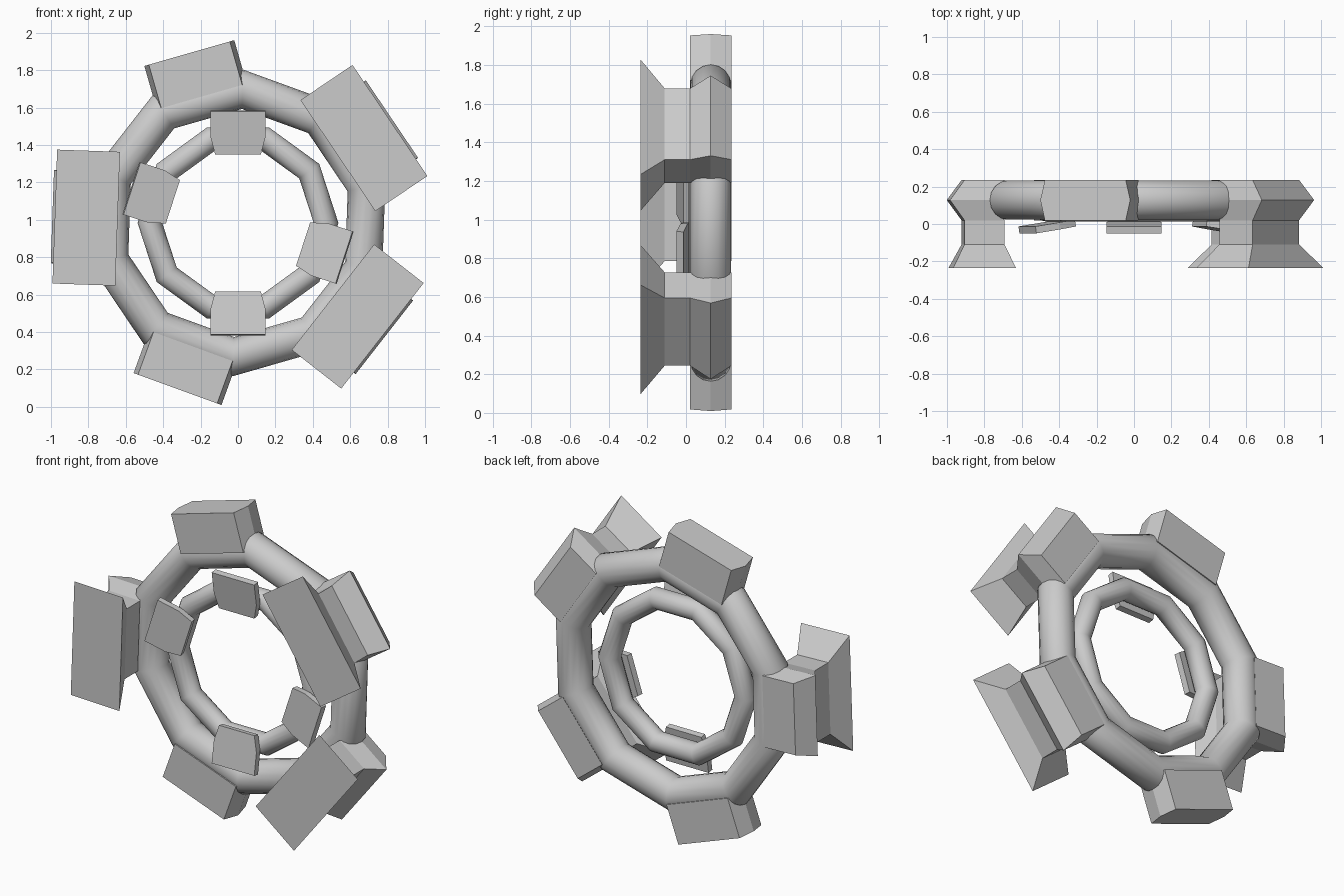
import bpy, bmesh, math

if "Cube" in bpy.data.objects:
    bpy.data.objects.remove(bpy.data.objects["Cube"])

CENTRE_Z = 0.983

grey = bpy.data.materials.new("plain_grey")
grey.diffuse_color = (0.6, 0.6, 0.6, 1)
grey.use_nodes = True
grey.node_tree.nodes["Principled BSDF"].inputs["Base Color"].default_value = grey.diffuse_color


def place(r, t, y, deg):
    """Radius, tangent offset and depth at a clock angle -> world position."""
    a = math.radians(deg)
    return (r * math.cos(a) - t * math.sin(a), y,
            CENTRE_Z + r * math.sin(a) + t * math.cos(a))


def loft(name, sections, closed=False, smooth=False):
    """Skin a list of equal-length point loops, capping the ends if open."""
    bm = bmesh.new()
    loops = [[bm.verts.new(p) for p in s] for s in sections]
    n = len(loops[0])
    pairs = list(zip(loops, loops[1:]))
    if closed:
        pairs.append((loops[-1], loops[0]))
    else:
        bm.faces.new(loops[0])
        bm.faces.new(loops[-1])
    for a, b in pairs:
        for i in range(n):
            j = (i + 1) % n
            bm.faces.new((a[i], a[j], b[j], b[i]))
    bmesh.ops.recalc_face_normals(bm, faces=bm.faces)
    for f in bm.faces:
        f.smooth = smooth
    mesh = bpy.data.meshes.new(name)
    bm.to_mesh(mesh)
    bm.free()
    mesh.materials.append(grey)
    obj = bpy.data.objects.new(name, mesh)
    bpy.context.collection.objects.link(obj)
    return obj


def ring(name, major, minor, y, start):
    """Ten-segment round tube."""
    sections = []
    for k in range(10):
        sections.append([
            place(major + minor * math.cos(u), 0, y + minor * math.sin(u), start + 36 * k)
            for u in (math.tau * i / 16 for i in range(16))])
    return loft(name, sections, closed=True, smooth=True)


def block(name, deg, profile):
    """Rectangular sections (depth, inner radius, outer radius, half length)."""
    return loft(name, [[place(r0, -h, y, deg), place(r1, -h, y, deg),
                        place(r1, h, y, deg), place(r0, h, y, deg)]
                       for y, r0, r1, h in profile])


# Rings
ring("outer_ring", 0.715, 0.105, 0.128, 16)
ring("inner_ring", 0.471, 0.066, 0.08, 0)

# Plain outer blocks with ridged ends
plain = [(0.235, 0.703, 0.945, 0.225), (0.128, 0.703, 0.945, 0.25),
         (0.02, 0.703, 0.945, 0.225)]
for deg in (106, 250):
    block("outer_block", deg, plain)

# Outer blocks with a neck and a flared front plate
flared = [(0.235, 0.70, 0.915, 0.222), (0.128, 0.78, 0.993, 0.25),
          (0.02, 0.70, 0.915, 0.222), (-0.11, 0.70, 0.915, 0.222),
          (-0.235, 0.644, 0.98, 0.358)]
for deg in (34, 178, 322):
    block("flared_block", deg, flared)

# Small tilted pads with tapered inner ends
outline = [(0.596, -0.147), (0.596, 0.147), (0.46, 0.147),
           (0.366, 0.122), (0.366, -0.122), (0.46, -0.147)]
for deg in (90, 162, 270, 342):
    front, back = [], []
    for r, t in outline:
        y = -0.05 + (0.596 - r) * 0.16
        front.append(place(r, t, y, deg))
        back.append(place(r + 0.006, t, y + 0.037, deg))
    loft("inner_pad", [front, back])
